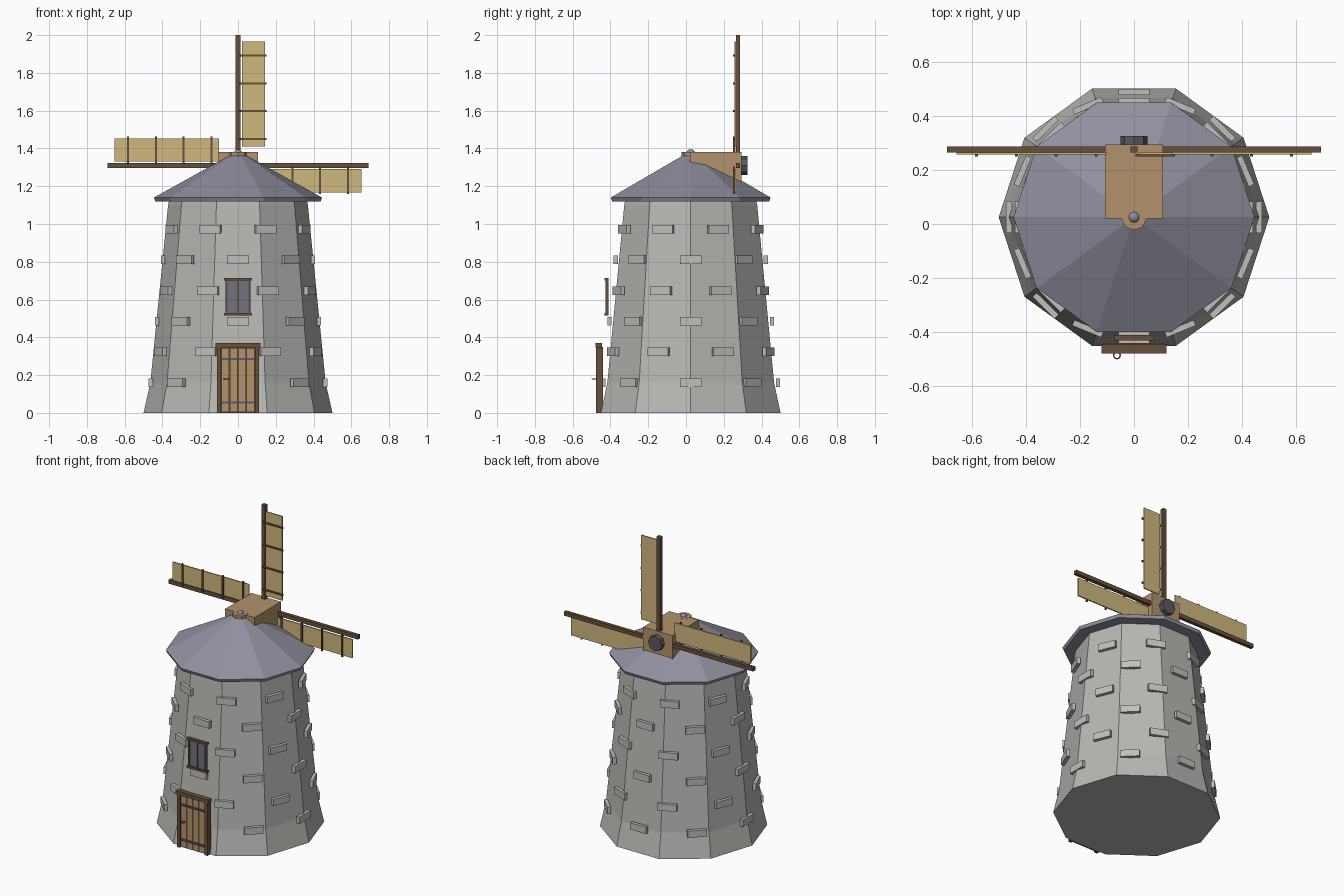
import bpy, bmesh
from math import pi, cos, sin, radians
from mathutils import Matrix, Vector

if "Cube" in bpy.data.objects:
    bpy.data.objects.remove(bpy.data.objects["Cube"])

CY = 0.025          # tower axis in y
HUB_Z = 1.31


def material(name, rgb):
    m = bpy.data.materials.new(name)
    m.diffuse_color = (*rgb, 1)
    m.use_nodes = True
    m.node_tree.nodes["Principled BSDF"].inputs["Base Color"].default_value = m.diffuse_color
    return m


STONE = material("stone", (0.47, 0.48, 0.45))
BRICK = material("light_stone", (0.52, 0.53, 0.50))
SLATE = material("slate", (0.28, 0.28, 0.35))
WOOD = material("wood", (0.45, 0.29, 0.15))
DARK = material("dark_wood", (0.14, 0.08, 0.045))
IRON = material("iron", (0.10, 0.10, 0.12))
GLASS = material("glass", (0.16, 0.17, 0.21))
CLOTH = material("cloth", (0.63, 0.48, 0.21))


def finish(name, bm, mat):
    bmesh.ops.recalc_face_normals(bm, faces=bm.faces)
    me = bpy.data.meshes.new(name)
    bm.to_mesh(me)
    bm.free()
    me.materials.append(mat)
    ob = bpy.data.objects.new(name, me)
    bpy.context.collection.objects.link(ob)
    return ob


def add_box(bm, lo, hi, mat=Matrix()):
    lo, hi = Vector(lo), Vector(hi)
    m = mat @ Matrix.Translation((lo + hi) / 2) @ Matrix.Diagonal((*(hi - lo), 1))
    bmesh.ops.create_cube(bm, size=1, matrix=m)


def boxes(name, spans, mat):
    bm = bmesh.new()
    for lo, hi in spans:
        add_box(bm, lo, hi)
    return finish(name, bm, mat)


def lathe(name, profile, sides, mat, loc=(0, CY, 0), rot=Matrix()):
    """Flat-sided turned shape from (radius, height) points, capped at both ends."""
    bm = bmesh.new()
    rings = []
    for r, z in profile:
        n = sides if r > 0 else 1
        rings.append([bm.verts.new((r * cos(2 * pi * i / sides), r * sin(2 * pi * i / sides), z))
                      for i in range(n)])
    for a, b in zip(rings, rings[1:]):
        for i in range(sides):
            j = (i + 1) % sides
            if len(b) == 1:
                bm.faces.new((a[i], a[j], b[0]))
            else:
                bm.faces.new((a[i], a[j], b[j], b[i]))
    for ring in (rings[0], rings[-1]):
        if len(ring) > 1:
            bm.faces.new(ring)
    bm.transform(Matrix.Translation(loc) @ rot)
    return finish(name, bm, mat)


# Ten-sided tower and roof
lathe("tower", [(0.5, 0), (0.464, 0.16), (0.37, 1.1), (0.365, 1.125)], 10, STONE)
lathe("roof", [(0.437, 1.12), (0.445, 1.14), (0, 1.387)], 10, SLATE)

# Raised stones: staggered rows of eight
bm = bmesh.new()
for row in range(6):
    z = 0.16 + row * 0.1625
    r = 0.462 - 0.1 * (z - 0.16)
    for k in range(8):
        turn = Matrix.Translation((0, CY, z)) @ Matrix.Rotation(radians(45 * k + 22.5 * (row % 2)), 4, 'Z')
        add_box(bm, (r - 0.011, -0.058, -0.0225), (r + 0.011, 0.058, 0.0225), turn)
finish("raised_stones", bm, BRICK)

# Wooden cap housing, collar and finial
boxes("cap_housing", [((-0.107, 0.02, 1.225), (0.107, 0.293, 1.38))], WOOD)
lathe("cap_collar", [(0.048, 1.36), (0.048, 1.381)], 8, WOOD)
bm = bmesh.new()
bmesh.ops.create_uvsphere(bm, u_segments=10, v_segments=6, radius=0.022,
                          matrix=Matrix.Translation((0, CY, 1.374)))
finish("finial", bm, SLATE)

# Hub at the back
lathe("hub", [(0.05, 0), (0.05, 0.035)], 8, IRON, (0, 0.29, HUB_Z), Matrix.Rotation(-pi / 2, 4, 'X'))

# Four sails: spar, cloth panel and slats, turned about the hub
spar, cloth, slats = bmesh.new(), bmesh.new(), bmesh.new()
for k in range(4):
    turn = Matrix.Translation((0, 0, HUB_Z)) @ Matrix.Rotation(k * pi / 2, 4, 'Y')
    add_box(spar, (-0.013, 0.264, 0), (0.013, 0.287, 0.69), turn)
    add_box(cloth, (0.02, 0.256, 0.10), (0.142, 0.264, 0.655), turn)
    for s in (0.14, 0.288, 0.434, 0.582):
        add_box(slats, (0.005, 0.249, s - 0.005), (0.152, 0.259, s + 0.005), turn)
finish("sail_spars", spar, DARK)
finish("sail_cloths", cloth, CLOTH)
finish("sail_slats", slats, DARK)

# Door: frame, planks, straps and ring handle
boxes("door_frame", [((s * 0.101 - 0.011, -0.477, 0), (s * 0.101 + 0.011, -0.44, 0.348)) for s in (-1, 1)]
      + [((-0.12, -0.479, 0.346), (0.12, -0.445, 0.37))], DARK)
boxes("door_back", [((-0.092, -0.459, 0), (0.092, -0.44, 0.348))], DARK)
boxes("door_planks", [((-0.088 + 0.0445 * i, -0.469, 0.004), (-0.088 + 0.0445 * i + 0.041, -0.455, 0.344))
                      for i in range(4)], WOOD)
boxes("door_straps", [((-0.085, -0.476, z - 0.006), (0.085, -0.467, z + 0.006)) for z in (0.055, 0.285)], IRON)
bm = bmesh.new()
R, r, n, m = 0.0125, 0.0025, 12, 6
ring = [[bm.verts.new(((R + r * cos(2 * pi * j / m)) * cos(2 * pi * i / n) - 0.063,
                       (R + r * cos(2 * pi * j / m)) * sin(2 * pi * i / n) - 0.485,
                       0.18 + r * sin(2 * pi * j / m))) for j in range(m)] for i in range(n)]
for i in range(n):
    for j in range(m):
        bm.faces.new((ring[i][j], ring[(i + 1) % n][j], ring[(i + 1) % n][(j + 1) % m], ring[i][(j + 1) % m]))
finish("door_ring", bm, IRON)

# Window: frame, mullion and panes
boxes("window_frame",
      [((s * 0.0605 - 0.006, -0.427, 0.525), (s * 0.0605 + 0.006, -0.41, 0.705)) for s in (-1, 1)]
      + [((-0.074, -0.431, z), (0.074, -0.41, z + 0.014)) for z in (0.515, 0.7)]
      + [((-0.004, -0.426, 0.525), (0.004, -0.41, 0.705))], DARK)
boxes("window_panes", [((-0.058, -0.42, 0.525), (0.058, -0.412, 0.705))], GLASS)
